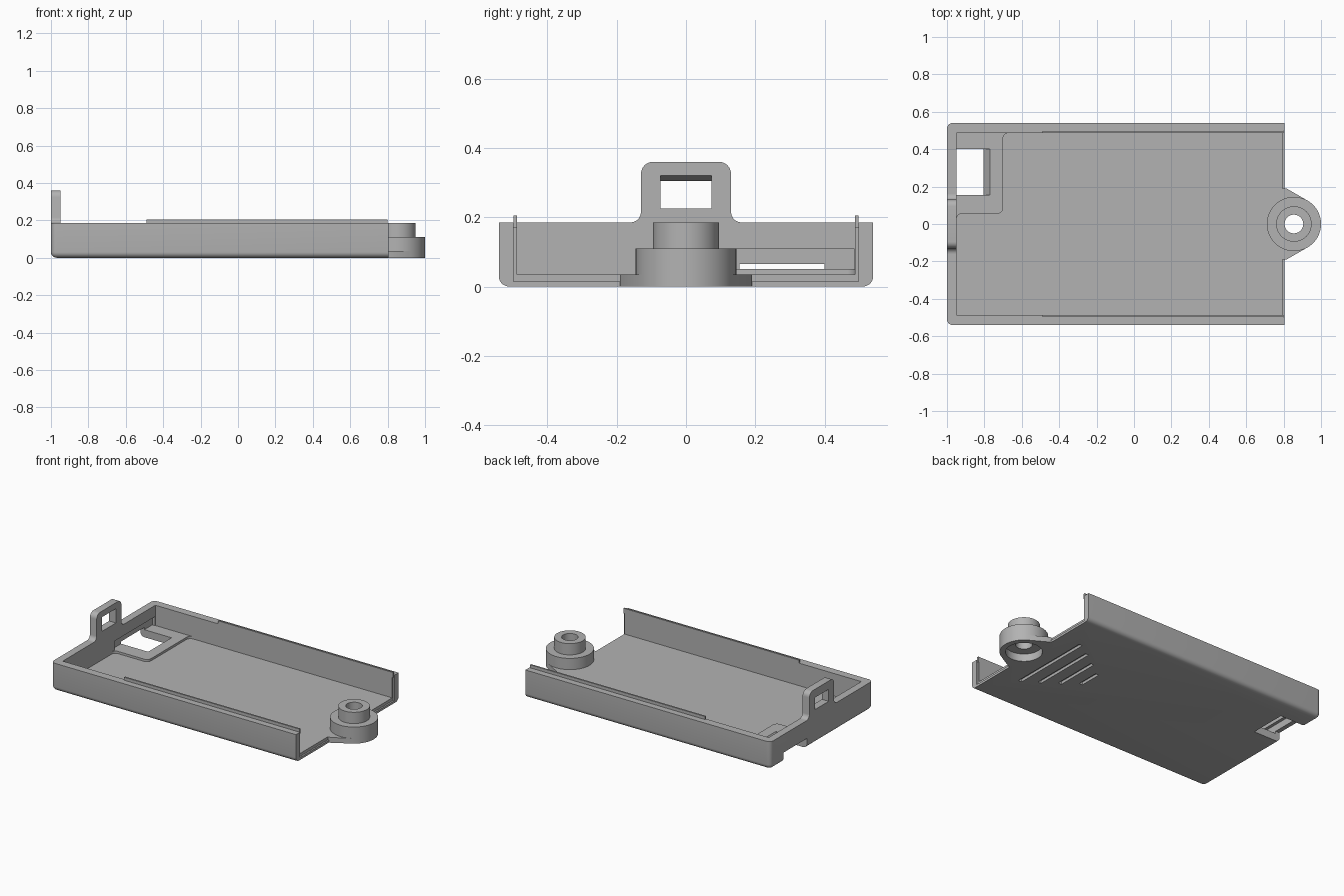
import bpy
import bmesh
import math
from mathutils import Vector

if "Cube" in bpy.data.objects:
    bpy.data.objects.remove(bpy.data.objects["Cube"])

grey = bpy.data.materials.new("plain_grey")
grey.use_nodes = True
grey.diffuse_color = (0.45, 0.45, 0.45, 1)
grey.node_tree.nodes["Principled BSDF"].inputs["Base Color"].default_value = grey.diffuse_color


def finish(name, bm):
    bmesh.ops.recalc_face_normals(bm, faces=bm.faces)
    mesh = bpy.data.meshes.new(name)
    bm.to_mesh(mesh)
    bm.free()
    mesh.materials.append(grey)
    ob = bpy.data.objects.new(name, mesh)
    bpy.context.collection.objects.link(ob)
    return ob


def rounded(corners, steps=6):
    """Round right-angled corners given as (a, b, radius)."""
    out = []
    for i, (a, b, r) in enumerate(corners):
        p = Vector((a, b))
        if r == 0:
            out.append(p)
            continue
        d1 = (Vector(corners[i - 1][:2]) - p).normalized()
        d2 = (Vector(corners[(i + 1) % len(corners)][:2]) - p).normalized()
        centre = p + r * (d1 + d2)
        for k in range(steps + 1):
            t = math.pi / 2 * k / steps
            out.append(centre - r * (d2 * math.cos(t) + d1 * math.sin(t)))
    return out


def prism(name, pts, axis, lo, hi):
    """Extrude a profile along x, y or z."""
    bm = bmesh.new()
    i = "xyz".index(axis)
    rows = []
    for level in (lo, hi):
        row = []
        for p in pts:
            co = [p[0], p[1]]
            co.insert(i, level)
            row.append(bm.verts.new(co))
        rows.append(row)
        bm.faces.new(row)
    n = len(pts)
    for k in range(n):
        j = (k + 1) % n
        bm.faces.new((rows[0][k], rows[0][j], rows[1][j], rows[1][k]))
    return finish(name, bm)


def box(name, x, y, z):
    return prism(name, [(x[0], y[0]), (x[1], y[0]), (x[1], y[1]), (x[0], y[1])], "z", *z)


def disc(name, x, r, lo, hi):
    pts = [(x + r * math.cos(math.tau * k / 48), r * math.sin(math.tau * k / 48)) for k in range(48)]
    return prism(name, pts, "z", lo, hi)


def cut(ob, cutter):
    cutter.hide_render = True
    mod = ob.modifiers.new("cut", "BOOLEAN")
    mod.operation = "DIFFERENCE"
    mod.solver = "EXACT"
    mod.object = cutter
    bpy.context.view_layer.objects.active = ob
    bpy.ops.object.modifier_apply(modifier=mod.name)
    bpy.data.objects.remove(cutter)


def connector_cutter():
    pts = [(-1.1, -.05), (-.84, -.05), (-.77, .05), (-.77, .065), (-1.1, .065)]
    return prism("connector_cutter", pts, "y", .155, .4)


END, HALF, INNER, FLOOR, WALL = .805, .54, .487, .035, .185
BOSS_X = .855

# Tray: block with rounded outer edges, open end kept sharp
tray = box("tray", (-1, END), (-HALF, HALF), (0, WALL))
bm = bmesh.new()
bm.from_mesh(tray.data)
soft = []
for e in bm.edges:
    mid = (e.verts[0].co + e.verts[1].co) / 2
    low_edge = mid.z < .001 and mid.x < END - .01
    upright = mid.x < -.99 and abs(mid.y) > HALF - .01 and .01 < mid.z < WALL - .01
    if low_edge or upright:
        soft.append(e)
bmesh.ops.bevel(bm, geom=soft, offset=.03, segments=5, profile=.5, affect="EDGES")
bm.to_mesh(tray.data)
bm.free()

# Hollow, stepped open end, wall pocket and connector opening
cut(tray, box("cavity", (-.95, 1), (-INNER, INNER), (FLOOR, 1)))
cut(tray, box("end_step", (.795, 1), (-.497, .497), (.015, 1)))
cut(tray, box("wall_pocket", (-.97, -.9), (.055, .484), (.04, .11)))
cut(tray, connector_cutter())
cut(tray, disc("recess", BOSS_X, .115, -.1, .1))

# Grip grooves under the floor
for k, half in enumerate((.28, .22, .15, .075)):
    x = .65 - .1 * k
    cut(tray, box("groove", (x - .012, x + .012), (-half, half), (-.05, .018)))

# Raised pad around the connector opening
pad = prism("connector_pad", rounded([
    (-.97, .487, 0), (-.97, .025, 0), (-.95, .025, 0), (-.95, .055, .03), (-.7, .055, .03),
    (-.7, .487, .03), (-.66, .487, 0)]), "z", .03, .05)
cut(pad, connector_cutter())

# Thin lips on the long walls
lips = [box(f"{side}_lip", (-.49, .8), sorted((s * INNER, s * .498)), (.17, .205))
        for side, s in (("left", 1), ("right", -1))]

# Upright strap loop on the closed end
loop = prism("strap_loop", rounded([
    (-.17, .15, 0), (-.17, WALL, 0), (-.13, WALL, .03), (-.13, .36, .035),
    (.13, .36, .035), (.13, WALL, .03), (.17, WALL, 0), (.17, .15, 0)]), "x", -1, -.95)
cut(loop, prism("loop_window", [(-1.05, .225), (-.9, .225), (-.9, .335), (-1.05, .29)],
                "y", -.073, .073))

# Tapered tab joining tray and screw boss
tab = prism("boss_tab", [(.79, -.19), (.815, -.19), (.93, -.124), (.93, .124),
                         (.815, .19), (.79, .19)], "z", 0, FLOOR)
cut(tab, disc("recess", BOSS_X, .115, -.1, .1))

# Screw boss: lathed ring with recess below and a through hole
bm = bmesh.new()
profile = [(.11, 0), (.145, 0), (.145, .11), (.095, .11),
           (.095, WALL), (.05, WALL), (.05, .05), (.11, .05)]
rings = []
for k in range(48):
    t = math.tau * k / 48
    rings.append([bm.verts.new((BOSS_X + r * math.cos(t), r * math.sin(t), z)) for r, z in profile])
for k, ring in enumerate(rings):
    prev = rings[k - 1]
    for j in range(len(profile)):
        bm.faces.new((prev[j - 1], ring[j - 1], ring[j], prev[j]))
boss = finish("screw_boss", bm)

# Smooth rounded parts, keep edges crisp
bpy.ops.object.select_all(action="DESELECT")
for ob in [tray, pad, loop, tab, boss] + lips:
    ob.select_set(True)
bpy.context.view_layer.objects.active = tray
bpy.ops.object.shade_smooth_by_angle(angle=math.radians(30))
